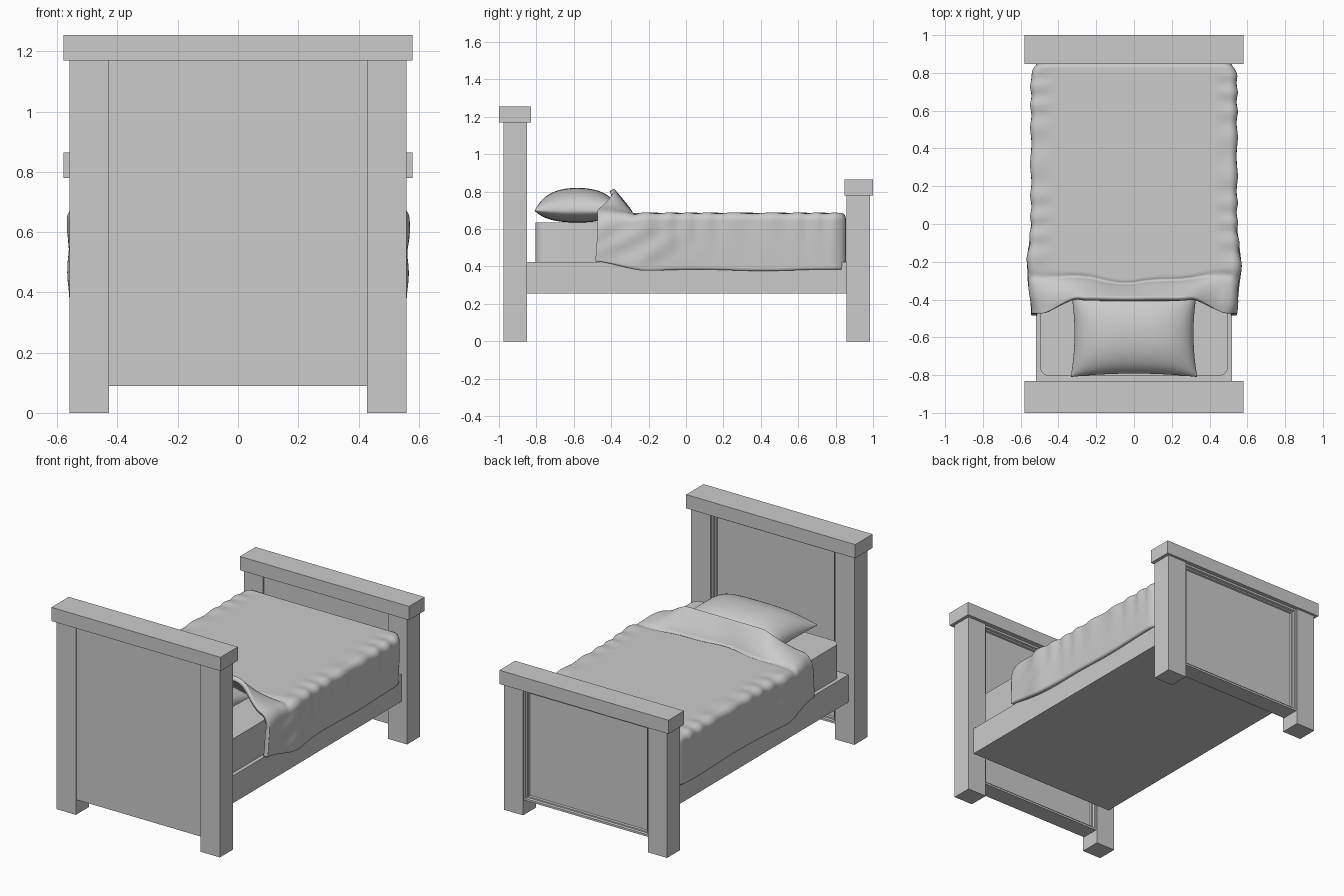
import bpy, bmesh, math

if "Cube" in bpy.data.objects:
    bpy.data.objects.remove(bpy.data.objects["Cube"])

def finish(name, bm, smooth=False):
    me = bpy.data.meshes.new(name)
    bm.to_mesh(me)
    bm.free()
    ob = bpy.data.objects.new(name, me)
    bpy.context.collection.objects.link(ob)
    if smooth:
        for p in me.polygons:
            p.use_smooth = True
        me.set_sharp_from_angle(angle=math.radians(40))
    return ob

def box_bm(x0, x1, y0, y1, z0, z1):
    bm = bmesh.new()
    bmesh.ops.create_cube(bm, size=1)
    for v in bm.verts:
        v.co = (x0 + (v.co.x + .5) * (x1 - x0),
                y0 + (v.co.y + .5) * (y1 - y0),
                z0 + (v.co.z + .5) * (z1 - z0))
    bm.normal_update()
    return bm

def box(name, *dims):
    return finish(name, box_bm(*dims))

def add_grid(bm, nu, nv, fn):
    """Quad grid from fn(u, v), u and v in -1..1."""
    rows = [[bm.verts.new(fn(2 * i / nu - 1, 2 * j / nv - 1)) for i in range(nu + 1)]
            for j in range(nv + 1)]
    for j in range(nv):
        for i in range(nu):
            bm.faces.new((rows[j][i], rows[j][i + 1], rows[j + 1][i + 1], rows[j + 1][i]))

def step(a, b, x):
    t = min(1, max(0, (x - a) / (b - a)))
    return t * t * (3 - 2 * t)

# Headboard and footboard: cap, two posts, panel with moulding on the +y side
def board(name, cap_y, post_y, top, cap_top):
    box(name + "_cap", -.58, .58, *cap_y, top, cap_top)
    for side, tag in ((-1, "left"), (1, "right")):
        xs = sorted((side * .428, side * .56))
        box(f"{name}_{tag}_post", *xs, *post_y, 0, top)
    bm = box_bm(-.43, .43, post_y[0] + .008, post_y[1] - .01, .09, top)
    face = [f for f in bm.faces if f.normal.y > .9]
    for width, depth in ((.018, 0), (.005, -.012), (.012, 0), (.005, -.01)):
        bmesh.ops.inset_region(bm, faces=face, thickness=width, depth=depth)
    finish(name + "_panel", bm)

board("headboard", (-1, -.83), (-.977, -.85), 1.17, 1.255)
board("footboard", (.847, 1), (.857, .985), .78, .865)

# Bed base
box("bed_base", -.52, .52, -.852, .86, .255, .425)

# Mattress with rounded vertical corners
bm = box_bm(-.497, .497, -.805, .84, .425, .635)
corners = [e for e in bm.edges if abs(e.verts[0].co.z - e.verts[1].co.z) > .1]
bmesh.ops.bevel(bm, geom=corners, offset=.05, segments=6, profile=.5, affect='EDGES')
finish("mattress", bm, True)

# Pillow: two domed halves with pinched sides
def pillow_half(height):
    def fn(u, v):
        u, v = math.sin(u * math.pi / 2), math.sin(v * math.pi / 2)
        h = max(0, (1 - abs(u) ** 3) * (1 - abs(v) ** 2.2)) ** .5
        return (.335 * u * (1 - .06 * (1 - v * v)),
                -.58 + .23 * v * (1 - .08 * (1 - u * u)),
                .698 + height * h)
    return fn

bm = bmesh.new()
for height in (.122, -.063):
    add_grid(bm, 40, 32, pillow_half(height))
bmesh.ops.remove_doubles(bm, verts=bm.verts, dist=.0002)
bmesh.ops.recalc_face_normals(bm, faces=bm.faces)
pillow = finish("pillow", bm)
for p in pillow.data.polygons:
    p.use_smooth = True

# Blanket: draped cross-section swept along y, lifted over the pillow at the front
def blanket_point(c, v):
    a, sgn = abs(c), (1 if c >= 0 else -1)
    v = .5 + .5 * (.5 * v + .5 * math.sin(v * math.pi / 2))
    k = max(0, (a - .7) / .3)
    rough_x = .54 * min(1, a / .58)
    front = -.385 - .088 * step(.3, .52, rough_x) - .012 * k
    y = front + (.855 - front) * v
    near = math.exp(-(y - front) / .1)
    r = .04 + .06 * near
    # rounded foot end
    e = min(1, max(0, (y - .765) / .09))
    e2 = min(1, max(0, (y - .825) / .03))
    w = .546 + .02 * math.exp(-((y + .22) / .13) ** 2) - .06 * (1 - math.sqrt(1 - e * e))
    top = .686 - .03 * (1 - math.sqrt(1 - e2 * e2))
    hem = .38 + .045 * (1 - step(-.48, -.2, y)) + .004 * math.sin(9 * y + sgn)
    # turned-back cuff and the crease behind it
    crease = -.298 + .018 * math.sin(7 * abs(rough_x) - 1.2) + .006 * math.sin(19 * rough_x * sgn)
    t = (y - front) / (crease - front)
    lift = (.02 + .11 * (1 - step(.26, .5, rough_x))) * max(0, 1 - t) ** .9
    lift -= .007 * math.exp(-((t - 1.04) / .12) ** 2)
    # soft wrinkles along the shoulders and sides
    ripple = math.sin(46 * y + 2 * math.sin(9 * y) + sgn) * (1 - e)
    fold = math.sin(24 * y + 30 * k * .3) * math.exp(-((y + .25) / .2) ** 2)
    if a < .5:
        x, z = a / .5 * (w - r), top
        z += .003 * ripple * step(.4, .5, a)
    elif a < .7:
        ang = (a - .5) / .2 * math.pi / 2
        x, z = w - r + r * math.sin(ang), top - r + r * math.cos(ang)
        z += .003 * ripple * math.cos(ang)
        x += .004 * ripple * math.sin(ang)
    else:
        x = w + .004 * ripple * (1 - k) ** 2 + .005 * fold * math.sin(k * math.pi) - .006 * k * k
        z = top - r + (hem - top + r) * k
    z += lift * (1 - step(.6, .85, a))
    return (sgn * x, y, z)

bm = bmesh.new()
add_grid(bm, 120, 150, blanket_point)
blanket = finish("blanket", bm)
for p in blanket.data.polygons:
    p.use_smooth = True
thick = blanket.modifiers.new("thickness", 'SOLIDIFY')
thick.thickness = .027
thick.offset = -1
